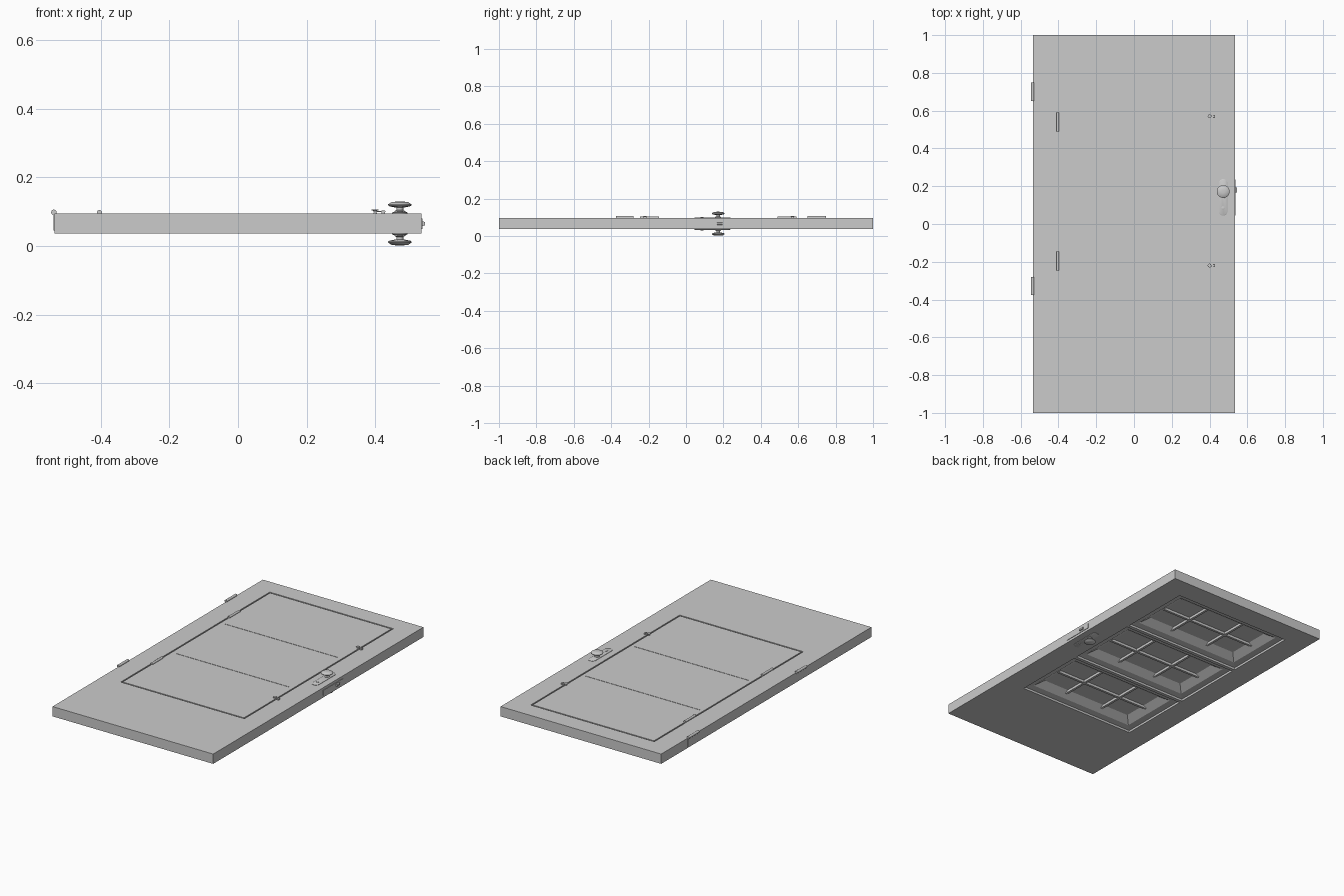
import bpy, bmesh, math
from mathutils import Matrix

if "Cube" in bpy.data.objects:
    bpy.data.objects.remove(bpy.data.objects["Cube"])

Z0, Z1 = 0.036, 0.095          # door bottom and top faces


def finish(bm, name, smooth=False):
    bmesh.ops.recalc_face_normals(bm, faces=bm.faces)
    me = bpy.data.meshes.new(name)
    bm.to_mesh(me)
    bm.free()
    ob = bpy.data.objects.new(name, me)
    bpy.context.collection.objects.link(ob)
    if smooth:
        bpy.ops.object.select_all(action='DESELECT')
        ob.select_set(True)
        bpy.context.view_layer.objects.active = ob
        bpy.ops.object.shade_smooth_by_angle(angle=math.radians(35))
    return ob


def box(name, x0, x1, y0, y1, z0, z1):
    bm = bmesh.new()
    m = Matrix.Translation(((x0 + x1) / 2, (y0 + y1) / 2, (z0 + z1) / 2))
    m = m @ Matrix.Diagonal((x1 - x0, y1 - y0, z1 - z0, 1))
    bmesh.ops.create_cube(bm, size=1, matrix=m)
    return finish(bm, name)


def loft(name, rings, smooth=False):
    """Skin a closed solid through rings of points."""
    bm = bmesh.new()
    vs = [[bm.verts.new(p) for p in r] for r in rings]
    n = len(vs[0])
    for a, b in zip(vs, vs[1:]):
        for i in range(n):
            bm.faces.new((a[i], a[(i + 1) % n], b[(i + 1) % n], b[i]))
    bm.faces.new(vs[0][::-1])
    bm.faces.new(vs[-1])
    return finish(bm, name, smooth)


def rect(cx, cy, hx, hy, z):
    return [(cx + sx * hx, cy + sy * hy, z) for sx, sy in ((-1, -1), (1, -1), (1, 1), (-1, 1))]


def turned(name, x, y, profile, n=24):
    """Lathe of (radius, z) pairs around a vertical axis."""
    rings = [[(x + r * math.cos(2 * math.pi * i / n), y + r * math.sin(2 * math.pi * i / n), z)
              for i in range(n)] for r, z in profile]
    return loft(name, rings, True)


def pin(name, x, z, r, y0, y1, n=16):
    rings = [[(x + r * math.cos(2 * math.pi * i / n), y, z + r * math.sin(2 * math.pi * i / n))
              for i in range(n)] for y in (y0, y1)]
    return loft(name, rings, True)


def cut(target, cutter):
    m = target.modifiers.new("cut", 'BOOLEAN')
    m.object, m.operation, m.solver = cutter, 'DIFFERENCE', 'EXACT'
    bpy.ops.object.select_all(action='DESELECT')
    target.select_set(True)
    bpy.context.view_layer.objects.active = target
    bpy.ops.object.modifier_apply(modifier=m.name)
    bpy.data.objects.remove(cutter)


# door slab
door = box("door_slab", -0.535, 0.535, -1, 1, Z0, Z1)

# three stepped, sloping window recesses with glazing bars on the underside
HX, HY = 0.39, 0.222
STEPS = [(0, 0.0), (0, 0.049), (0.04, 0.052), (0.085, 0.082)]
for k in (-1, 0, 1):
    cy = 0.18 + 0.465 * k
    cut(door, loft("window_cutter", [rect(0, cy, HX - d, HY - d, z) for d, z in STEPS]))
    for s in (-1, 1):
        box("glazing_bar_long", s * 0.13 - 0.007, s * 0.13 + 0.007,
            cy - HY + 0.06, cy + HY - 0.06, 0.067, 0.084)
    box("glazing_bar_cross", -HX + 0.06, HX - 0.06, cy - 0.007, cy + 0.007, 0.067, 0.084)

# hatch outline groove and divider grooves on the upper face
XL, YB, YT, G = 0.412, -0.528, 0.89, 0.008
for x in (-XL, XL - G):
    cut(door, box("groove_cutter", x, x + G, YB, YT, Z1 - 0.006, 0.2))
for y in (YB, YT - G):
    cut(door, box("groove_cutter", -XL, XL, y, y + G, Z1 - 0.006, 0.2))
for y in (-0.053, 0.412):
    cut(door, box("groove_cutter", -0.38, 0.38, y - 0.0015, y + 0.0015, Z1 - 0.004, 0.2))

# outer hinges on the door edge, smaller hinges on the hatch
for y0, y1 in ((0.65, 0.748), (-0.375, -0.28)):
    pin("door_hinge_barrel", -0.537, 0.098, 0.008, y0, y1)
    box("door_hinge_leaf", -0.538, -0.535, y0, y1, 0.045, 0.096)
for y0, y1 in ((0.49, 0.59), (-0.245, -0.145)):
    pin("hatch_hinge_barrel", -0.404, 0.098, 0.007, y0, y1)

# turn catches on the hatch
for y in (0.57, -0.22):
    turned("catch_post", 0.40, y, [(0.007, 0.09), (0.004, 0.098), (0.004, 0.102),
                                   (0.010, 0.104), (0.010, 0.107)], 12)
    box("catch_arm", 0.395, 0.43, y - 0.004, y + 0.004, 0.0985, 0.102)
    box("catch_keeper", 0.419, 0.429, y - 0.008, y + 0.008, 0.094, 0.104)

# knobs and backplates, mirrored through the door thickness
KX, KY, MID = 0.472, 0.172, (Z0 + Z1) / 2
KNOB = [(0.016, 0.025), (0.016, 0.036), (0.010, 0.039), (0.010, 0.046), (0.030, 0.050),
        (0.034, 0.053), (0.034, 0.056), (0.024, 0.0625), (0.008, 0.064)]
for side, s in (("inner", 1), ("outer", -1)):
    turned(side + "_knob", KX, KY, [(r, MID + s * z) for r, z in KNOB])
    rings = []
    for inset, z in ((0, 0.028), (0, 0.0315), (0.004, 0.0335)):
        r = 0.023 - inset
        ring = []
        for i in range(20):
            a = 2 * math.pi * (i + 0.5) / 20
            yc = 0.215 if math.sin(a) > 0 else 0.067
            ring.append((KX + r * math.cos(a), yc + r * math.sin(a), MID + s * z))
        rings.append(ring)
    loft(side + "_backplate", rings, True)
    turned(side + "_keyhole_rim", KX, 0.085, [(0.009, MID + s * 0.03), (0.009, MID + s * 0.0345),
                                              (0.006, MID + s * 0.0355)], 12)

# latch plate and bolt on the lock edge
box("latch_plate", 0.53, 0.538, 0.045, 0.235, 0.05, 0.08)
loft("latch_bolt", [[(0.53, 0.166, z) for z in (0.056, 0.074)] + [(0.545, 0.166, z) for z in (0.07, 0.06)],
                    [(0.53, 0.194, z) for z in (0.056, 0.074)] + [(0.545, 0.194, z) for z in (0.07, 0.06)]])
